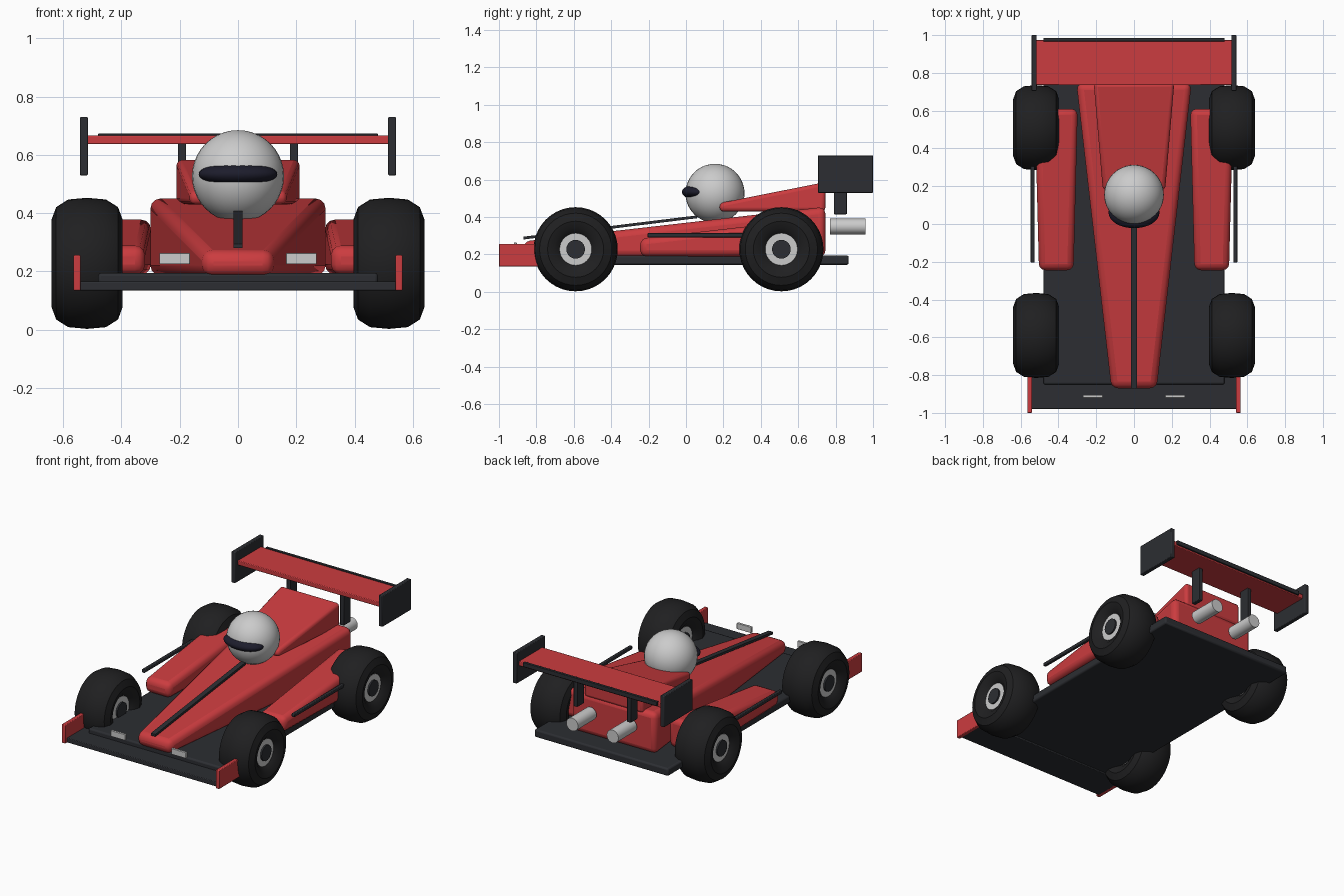
import bpy, bmesh, math

if "Cube" in bpy.data.objects:
    bpy.data.objects.remove(bpy.data.objects["Cube"])


def material(name, r, g, b):
    m = bpy.data.materials.new(name)
    m.diffuse_color = (r, g, b, 1)
    m.use_nodes = True
    m.node_tree.nodes["Principled BSDF"].inputs["Base Color"].default_value = m.diffuse_color
    return m


RED = material("red_paint", 0.60, 0.045, 0.05)
DARK = material("dark_carbon", 0.025, 0.027, 0.032)
TYRE = material("rubber", 0.014, 0.014, 0.015)
SILVER = material("silver", 0.62, 0.62, 0.62)
WHITE = material("white_shell", 0.80, 0.80, 0.82)
GLASS = material("visor_glass", 0.012, 0.012, 0.025)


def finish(name, bm, mat, bevel=0.0, segments=2, angle=35):
    bmesh.ops.recalc_face_normals(bm, faces=bm.faces[:])
    me = bpy.data.meshes.new(name)
    bm.to_mesh(me)
    bm.free()
    me.materials.append(mat)
    ob = bpy.data.objects.new(name, me)
    bpy.context.collection.objects.link(ob)
    if bevel:
        mod = ob.modifiers.new("bevel", 'BEVEL')
        mod.width, mod.segments = bevel, segments
    bpy.ops.object.select_all(action='DESELECT')
    bpy.context.view_layer.objects.active = ob
    ob.select_set(True)
    bpy.ops.object.shade_smooth_by_angle(angle=math.radians(angle))
    return ob


def wedge(name, front, rear, mat, bevel=0.0, segments=2):
    """Tapered box between two rectangles, each given as (y, x0, x1, z0, z1)."""
    bm = bmesh.new()
    rings = [[bm.verts.new((x, y, z)) for x, z in
              ((x0, z0), (x1, z0), (x1, z1), (x0, z1))]
             for y, x0, x1, z0, z1 in (front, rear)]
    for ring in rings:
        bm.faces.new(ring)
    for i in range(4):
        j = (i + 1) % 4
        bm.faces.new((rings[0][i], rings[0][j], rings[1][j], rings[1][i]))
    return finish(name, bm, mat, bevel, segments)


def box(name, x0, x1, y0, y1, z0, z1, mat, bevel=0.004):
    return wedge(name, (y0, x0, x1, z0, z1), (y1, x0, x1, z0, z1), mat, bevel)


def lathe(name, profile, centre, mat, axis='x', steps=32):
    """Turn (offset along axis, radius) points round the x or y axis."""
    cx, cy, cz = centre
    bm = bmesh.new()
    rings = []
    for k in range(steps):
        a = 2 * math.pi * k / steps
        ring = []
        for d, r in profile:
            u, v = r * math.cos(a), r * math.sin(a)
            co = (cx + d, cy + u, cz + v) if axis == 'x' else (cx + u, cy + d, cz + v)
            ring.append(bm.verts.new(co))
        rings.append(ring)
    for k in range(steps):
        a, b = rings[k], rings[(k + 1) % steps]
        for i in range(len(profile) - 1):
            bm.faces.new((a[i], a[i + 1], b[i + 1], b[i]))
    for i in (0, -1):
        bm.faces.new([r[i] for r in rings])
    return finish(name, bm, mat)


def ellipsoid(name, centre, size, mat):
    bm = bmesh.new()
    bmesh.ops.create_uvsphere(bm, u_segments=32, v_segments=20, radius=1)
    for v in bm.verts:
        v.co = [c + s * p for c, s, p in zip(centre, size, v.co)]
    return finish(name, bm, mat, angle=60)


# floor and front wing
box("floor", -0.48, 0.48, -0.85, 0.87, 0.145, 0.195, DARK, 0.01)
box("front_wing", -0.545, 0.545, -0.98, -0.76, 0.135, 0.165, DARK)

# main body, engine cover and nose strip
wedge("body", (-0.87, -0.12, 0.12, 0.185, 0.27),
      (0.745, -0.305, 0.305, 0.185, 0.455), RED, 0.036, 3)
wedge("engine_cover", (0.18, -0.165, 0.165, 0.43, 0.475),
      (0.745, -0.213, 0.213, 0.43, 0.587), RED, 0.02, 3)
wedge("nose_strip", (-0.87, -0.016, 0.016, 0.28, 0.295),
      (0.06, -0.016, 0.016, 0.394, 0.409), DARK)

# driver helmet
ellipsoid("helmet", (0, 0.155, 0.527), (0.158, 0.158, 0.158), WHITE)
ellipsoid("visor", (0, 0.06, 0.534), (0.135, 0.082, 0.041), GLASS)

# rear wing
box("rear_wing", -0.52, 0.52, 0.735, 0.975, 0.637, 0.667, RED)
box("rear_wing_flap", -0.48, 0.48, 0.967, 0.985, 0.645, 0.673, DARK, 0.002)

tyre_half = [(0.07, 0.07), (0.088, 0.085), (0.112, 0.115), (0.122, 0.15),
             (0.106, 0.193), (0.065, 0.219), (0, 0.225)]
tyre_profile = tyre_half + [(-d, r) for d, r in tyre_half[-2::-1]]

for side, s in (("right", 1), ("left", -1)):
    # side pods and side rods
    wedge("side_pod_" + side, (-0.245, s * 0.32, s * 0.503, 0.19, 0.285),
          (0.61, s * 0.298, s * 0.525, 0.19, 0.382), RED, 0.034, 3)
    box("side_rod_" + side, s * 0.527, s * 0.547, -0.205, 0.5, 0.292, 0.314, DARK)

    # wing end plates and struts
    box("front_end_plate_" + side, s * 0.54, s * 0.565, -1.0, -0.76, 0.135, 0.256, RED)
    box("rear_end_plate_" + side, s * 0.515, s * 0.543, 0.705, 1.0, 0.53, 0.73, DARK)
    box("wing_strut_" + side, s * 0.178, s * 0.206, 0.79, 0.86, 0.415, 0.645, DARK)

    # front lamps and exhaust pipes
    box("lamp_" + side, s * 0.165, s * 0.27, -0.92, -0.904, 0.225, 0.263, SILVER, 0.002)
    lathe("exhaust_" + side, [(-0.095, 0.042), (0.095, 0.042)],
          (s * 0.145, 0.865, 0.35), SILVER, 'y', 24)

    # wheels
    for end, y in (("front", -0.59), ("rear", 0.51)):
        c = (s * 0.518, y, 0.228)
        tag = end + "_" + side
        lathe("tyre_" + tag, tyre_profile, c, TYRE, steps=40)
        lathe("rim_" + tag, [(-0.09, 0.086), (0.09, 0.086)], c, SILVER)
        lathe("hub_" + tag, [(-0.1, 0.05), (0.1, 0.05)], c, DARK, steps=24)
